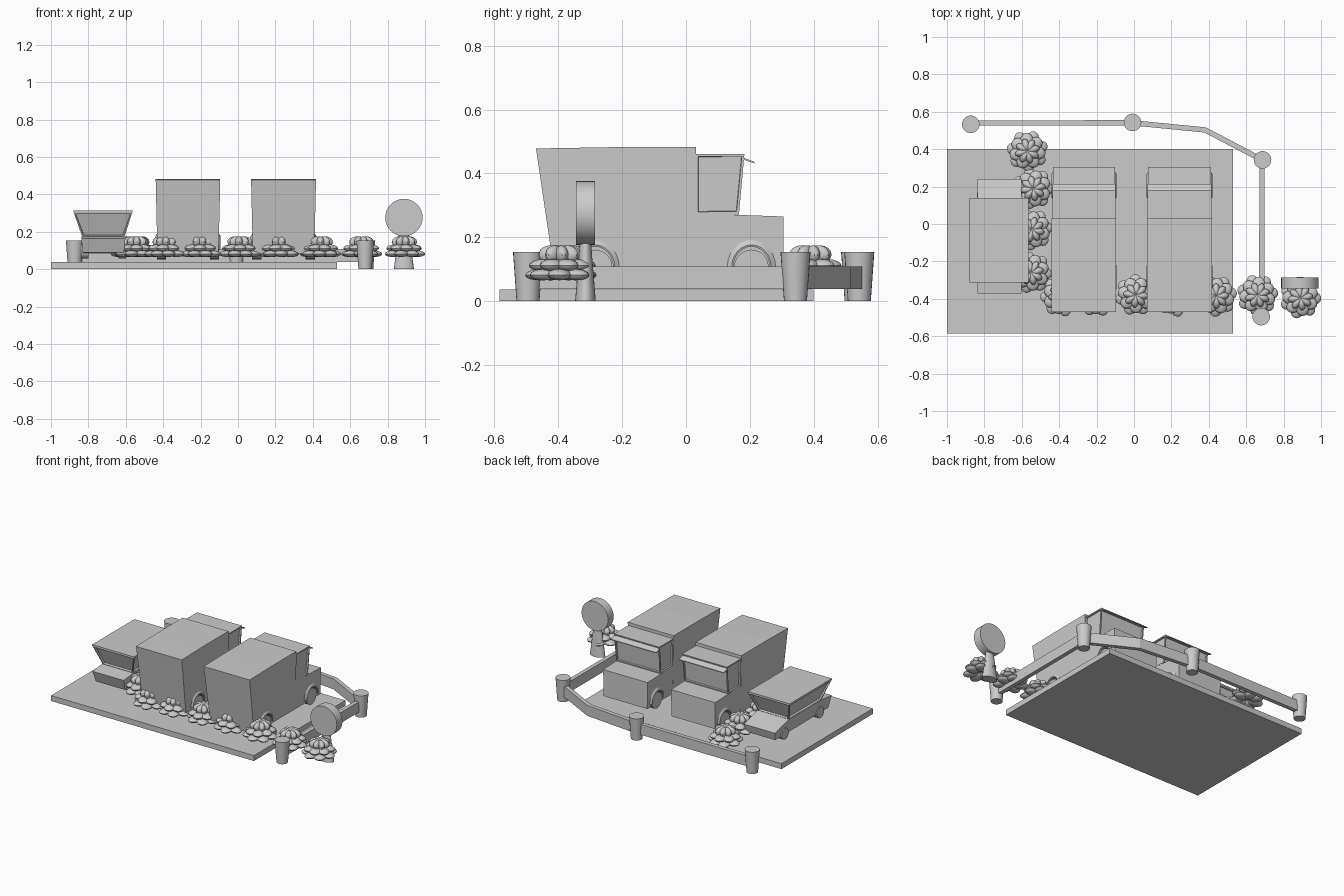
import bpy, bmesh, math, random
from mathutils import Matrix, Vector

if "Cube" in bpy.data.objects:
    bpy.data.objects.remove(bpy.data.objects["Cube"])

random.seed(3)


def finish(name, bm, loc=(0, 0, 0), smooth=False):
    bmesh.ops.recalc_face_normals(bm, faces=bm.faces)
    me = bpy.data.meshes.new(name)
    bm.to_mesh(me)
    bm.free()
    return place(name, me, loc, smooth)


def place(name, me, loc=(0, 0, 0), smooth=False):
    ob = bpy.data.objects.new(name, me)
    bpy.context.collection.objects.link(ob)
    ob.location = loc
    if smooth:
        bpy.ops.object.select_all(action='DESELECT')
        ob.select_set(True)
        bpy.context.view_layer.objects.active = ob
        bpy.ops.object.shade_smooth_by_angle(angle=math.radians(35))
    return ob


def frustum(name, low, z0, high, z1, inset=None, depth=-0.01):
    """Tapered box; low/high are (x0, x1, y0, y1); inset recesses the faces whose normal passes the test."""
    bm = bmesh.new()
    rings = []
    for (x0, x1, y0, y1), z in ((low, z0), (high, z1)):
        rings.append([bm.verts.new((x, y, z)) for x, y in ((x0, y0), (x1, y0), (x1, y1), (x0, y1))])
    a, b = rings
    bm.faces.new(a)
    bm.faces.new(b)
    for i in range(4):
        bm.faces.new((a[i], a[(i + 1) % 4], b[(i + 1) % 4], b[i]))
    bmesh.ops.recalc_face_normals(bm, faces=bm.faces)
    if inset:
        bm.normal_update()
        faces = [f for f in bm.faces if inset(f.normal)]
        rim = bmesh.ops.inset_individual(bm, faces=faces, thickness=0.011, depth=0)
        bmesh.ops.inset_individual(bm, faces=faces, thickness=0.002, depth=depth)
    return finish(name, bm)


def box(name, x0, x1, y0, y1, z0, z1):
    return frustum(name, (x0, x1, y0, y1), z0, (x0, x1, y0, y1), z1)


def extrude_x(name, profile, x0, x1, taper=0, z_taper=0.3):
    """Side profile (y, z) swept along x, narrowing by taper below z_taper."""
    bm = bmesh.new()
    f = bm.faces.new([bm.verts.new((x0, y, z)) for y, z in profile])
    r = bmesh.ops.extrude_face_region(bm, geom=[f])
    bmesh.ops.translate(bm, vec=(x1 - x0, 0, 0), verts=[v for v in r['geom'] if isinstance(v, bmesh.types.BMVert)])
    for v in bm.verts:
        if v.co.z < z_taper:
            v.co.x += taper if v.co.x < (x0 + x1) / 2 else -taper
    return finish(name, bm)


def cone(name, loc, r0, r1, h, rot=Matrix(), scale=(1, 1, 1), seg=24):
    bm = bmesh.new()
    m = Matrix.Diagonal((*scale, 1)) @ rot
    bmesh.ops.create_cone(bm, cap_ends=True, segments=seg, radius1=r0, radius2=r1, depth=h, matrix=m)
    return finish(name, bm, loc, smooth=True)


def fender(name, x, side, y, z):
    """Arched wheel lip standing slightly proud of the body side."""
    bm = bmesh.new()
    section = [(-0.035, 0.076), (0.001, 0.076), (0.011, 0.062), (0.009, 0.057), (-0.035, 0.057)]
    rings = []
    for i in range(13):
        a = math.pi * i / 12
        rings.append([bm.verts.new((x + side * d, y + r * math.cos(a), z + 1.15 * r * math.sin(a))) for d, r in section])
    for r, s in zip(rings, rings[1:]):
        for k in range(5):
            bm.faces.new((r[k], r[(k + 1) % 5], s[(k + 1) % 5], s[k]))
    bm.faces.new(rings[0])
    bm.faces.new(rings[-1])
    finish(name, bm, smooth=True)


ALONG_X = Matrix.Rotation(math.pi / 2, 4, 'Y')
ALONG_Y = Matrix.Rotation(math.pi / 2, 4, 'X')

# Ground slab
box("slab", -1, 0.53, -0.585, 0.40, 0, 0.037)

# Two box trucks
CARGO = [(-0.412, 0.085), (-0.47, 0.478), (-0.24, 0.482), (0.032, 0.482), (0.032, 0.085)]
CHASSIS = [(0.03, 0.085), (0.03, 0.275), (0.165, 0.27), (0.305, 0.265), (0.305, 0.085)]
for x0, x1 in ((-0.44, -0.095), (0.07, 0.417)):
    bodies = [extrude_x("truck_cargo_box", CARGO, x0, x1, 0.009),
              extrude_x("truck_hood", CHASSIS, x0 + 0.006, x1 - 0.006, 0.003, 0.2)]
    frustum("truck_cab", (x0 + 0.006, x1 - 0.006, 0.03, 0.166), 0.272, (x0 + 0.003, x1 - 0.003, 0.03, 0.183), 0.461,
            lambda n: abs(n.x) > 0.8 or n.y > 0.8)
    # Sun visor over the windscreen
    extrude_x("truck_visor", [(0.178, 0.45), (0.215, 0.436), (0.215, 0.431), (0.178, 0.444)], x0 + 0.003, x1 - 0.003)
    for body, y in zip(bodies, (-0.285, 0.205)):
        for x, s in ((x0 + 0.009, 1), (x1 - 0.009, -1)):
            # Wheel well cutter, lip and wheel
            cut = cone("arch_cutter", (x, y, 0.105), 0.06, 0.06, 0.1, ALONG_X, (1, 1, 1.15))
            cut.hide_render = True
            cut.hide_viewport = True
            mod = body.modifiers.new("arch", 'BOOLEAN')
            mod.object = cut
            mod.solver = 'EXACT'
            fender("truck_fender", x, -s, y, 0.105)
            cone("truck_wheel", (x + s * 0.022, y, 0.107), 0.054, 0.054, 0.05, ALONG_X)

# Small car with a sloping nose and flared cabin
extrude_x("car_body", [(-0.345, 0.088), (-0.372, 0.165), (-0.26, 0.176), (0.09, 0.176), (0.24, 0.14), (0.225, 0.085)],
          -0.838, -0.602, 0.008, 0.1)
frustum("car_cabin", (-0.832, -0.608, -0.265, 0.085), 0.17, (-0.878, -0.566, -0.312, 0.138), 0.302,
        lambda n: abs(n.z) < 0.8, -0.012)
box("car_roof", -0.88, -0.565, -0.314, 0.14, 0.302, 0.313)
for y in (-0.25, 0.13):
    for x in (-0.82, -0.62):
        cone("car_wheel", (x, y, 0.095), 0.038, 0.038, 0.04, ALONG_X)

# Bush: three tiers of plump leaves, one mesh shared by all bushes
bm = bmesh.new()
for n, rad, size, z in ((7, 0.062, (0.05, 0.037, 0.018), 0.083),
                        (7, 0.052, (0.046, 0.036, 0.019), 0.113),
                        (8, 0.03, (0.038, 0.021, 0.029), 0.146)):
    for i in range(n):
        a = 2 * math.pi * (i + z * 16) / n
        m = (Matrix.Rotation(a, 4, 'Z') @ Matrix.Translation((rad, 0, z))
             @ Matrix.Rotation(0.04, 4, 'Y') @ Matrix.Diagonal((*size, 1)))
        bmesh.ops.create_uvsphere(bm, u_segments=14, v_segments=8, radius=1, matrix=m)
SPOTS = [(-0.57, 0.39), (-0.54, 0.19), (-0.545, -0.03), (-0.55, -0.26), (-0.39, -0.385), (-0.2, -0.385),
         (0.01, -0.38), (0.22, -0.385), (0.44, -0.385), (0.66, -0.38), (0.89, -0.395)]
first = finish("bush", bm, (*SPOTS[0], 0), smooth=True)
for x, y in SPOTS[1:]:
    place("bush", first.data, (x, y, 0)).rotation_euler.z = random.uniform(0, 6.28)

# Barrier: tapered posts and a flat rail between them
for x, y in ((-0.873, 0.533), (-0.008, 0.543), (0.687, 0.343), (0.68, -0.495)):
    cone("barrier_post", (x, y, 0.0765), 0.036, 0.047, 0.153)
PATH = [Vector(p) for p in ((-0.873, 0.54), (-0.008, 0.541), (0.38, 0.503), (0.685, 0.343), (0.682, -0.495))]
bm = bmesh.new()
rings = []
for i, p in enumerate(PATH):
    d1 = (p - PATH[i - 1]).normalized() if i else (PATH[1] - p).normalized()
    d2 = (PATH[i + 1] - p).normalized() if i < len(PATH) - 1 else d1
    t = (d1 + d2).normalized()
    side = Vector((-t.y, t.x)) * 0.014 / t.dot(d1)
    a, b = p + side, p - side
    rings.append([bm.verts.new((q.x, q.y, z)) for q, z in ((a, 0.038), (b, 0.038), (b, 0.109), (a, 0.109))])
for r, s in zip(rings, rings[1:]):
    for k in range(4):
        bm.faces.new((r[k], r[(k + 1) % 4], s[(k + 1) % 4], s[k]))
bm.faces.new(rings[0])
bm.faces.new(rings[-1])
finish("barrier_rail", bm)

# Round sign on a flattened tapered stand
cone("sign_stand", (0.887, -0.315, 0.095), 0.054, 0.028, 0.19, scale=(1, 0.6, 1))
cone("sign_disc", (0.887, -0.315, 0.276), 0.1, 0.1, 0.06, ALONG_Y, seg=32)
